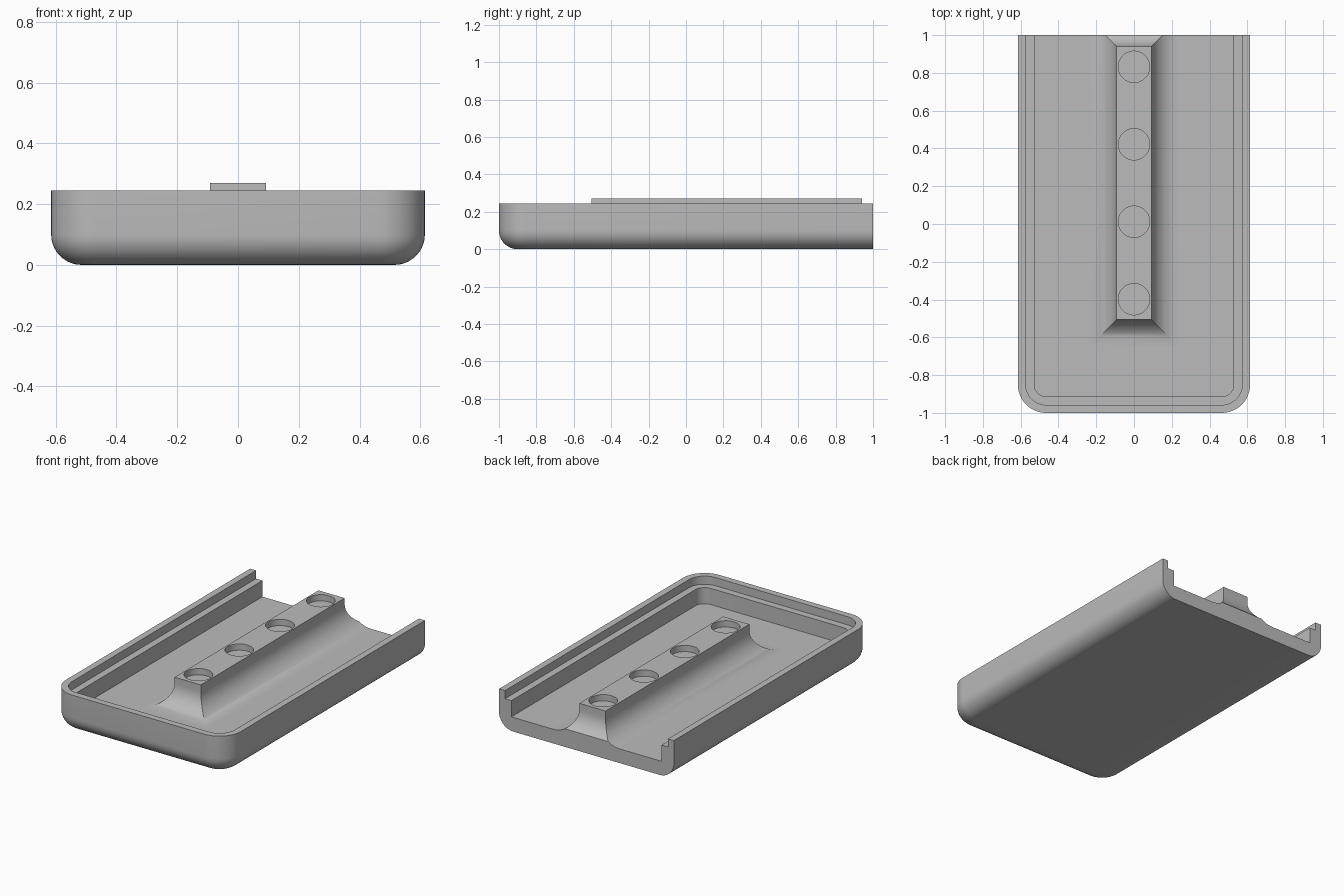
import bpy, bmesh
from math import sin, cos, pi, radians, sqrt

cube = bpy.data.objects.get("Cube")
if cube:
    bpy.data.objects.remove(cube, do_unlink=True)

# Single plain grey
grey = bpy.data.materials.new("plain grey")
grey.use_nodes = True
colour = (0.5, 0.5, 0.5, 1)
grey.diffuse_color = colour
grey.node_tree.nodes["Principled BSDF"].inputs["Base Color"].default_value = colour

HALF_W, BACK = 0.615, 1.0
TOP, LEDGE, FLOOR, BAR_TOP = 0.245, 0.193, 0.09, 0.27
CORNER, ROUND, COVE = 0.15, 0.1, 0.14


def make_object(name, bm):
    bmesh.ops.recalc_face_normals(bm, faces=bm.faces)
    mesh = bpy.data.meshes.new(name)
    bm.to_mesh(mesh)
    bm.free()
    mesh.materials.append(grey)
    obj = bpy.data.objects.new(name, mesh)
    bpy.context.collection.objects.link(obj)
    return obj


def smooth(obj):
    bpy.ops.object.select_all(action='DESELECT')
    obj.select_set(True)
    bpy.context.view_layer.objects.active = obj
    bpy.ops.object.shade_smooth_by_angle(angle=radians(30))


def skin(bm, rings, closed):
    """Join neighbouring rings of vertices with quads."""
    for a, b in zip(rings, rings[1:]):
        n = len(a)
        for i in range(n if closed else n - 1):
            j = (i + 1) % n
            bm.faces.new((a[i], a[j], b[j], b[i]))


def tray_outline(bm, inset, z, steps=12):
    """Outline open at the back, with two rounded front corners."""
    r, cx, cy = CORNER - inset, HALF_W - CORNER, -1 + CORNER
    pts = [(-HALF_W + inset, BACK)]
    for side, start in ((-1, pi), (1, 1.5 * pi)):
        for k in range(steps + 1):
            a = start + k / steps * pi / 2
            pts.append((side * cx + r * cos(a), cy + r * sin(a)))
    pts.append((HALF_W - inset, BACK))
    return [bm.verts.new((x, y, z)) for x, y in pts]


# Tray: rounded underside, stepped rim, flat floor, open back end
profile = []
for k in range(11):
    a = k / 10 * pi / 2
    profile.append((ROUND * (1 - sin(a)), ROUND * (1 - cos(a))))
profile += [(0, TOP), (0.042, TOP), (0.042, LEDGE), (0.087, LEDGE), (0.087, FLOOR)]
bm = bmesh.new()
rings = [tray_outline(bm, inset, z) for inset, z in profile]
skin(bm, rings, False)
bm.faces.new(rings[0])
bm.faces.new(rings[-1])
bm.faces.new([r[0] for r in rings] + [r[-1] for r in reversed(rings)])
smooth(make_object("tray", bm))

# Central bar with a concave flare down to the floor, cut off at the back end
flare = [(0, BAR_TOP), (0, FLOOR + COVE)]
for k in range(1, 13):
    a = k / 12 * pi / 2
    flare.append((COVE * (1 - cos(a)), FLOOR + COVE * (1 - sin(a))))
cut = 0.06
flare.append((cut, FLOOR + COVE - sqrt(COVE ** 2 - (COVE - cut) ** 2)))
flare.sort(key=lambda p: (p[0], -p[1]))
bm = bmesh.new()
rings = []
for out, z in flare:
    x, front, back = 0.092 + out, -0.505 - out, min(0.94 + out, BACK)
    corners = ((-x, front), (x, front), (x, back), (-x, back))
    rings.append([bm.verts.new((px, py, z)) for px, py in corners])
skin(bm, rings, True)
bm.faces.new(rings[0])
bm.faces.new(rings[-1])
bar = make_object("central_bar", bm)

# Four shallow round recesses in the bar top
depth = 0.04
bm = bmesh.new()
for i in range(4):
    res = bmesh.ops.create_cone(bm, cap_ends=True, segments=48, radius1=0.083,
                                radius2=0.083, depth=2 * depth)
    bmesh.ops.translate(bm, verts=res["verts"], vec=(0, -0.398 + 0.41 * i, BAR_TOP))
cutter = make_object("recess_cutter", bm)
cutter.hide_render = True
mod = bar.modifiers.new("recesses", 'BOOLEAN')
mod.operation = 'DIFFERENCE'
mod.solver = 'EXACT'
mod.object = cutter
bpy.ops.object.select_all(action='DESELECT')
bar.select_set(True)
bpy.context.view_layer.objects.active = bar
bpy.ops.object.modifier_apply(modifier=mod.name)
bpy.data.objects.remove(cutter, do_unlink=True)
smooth(bar)
